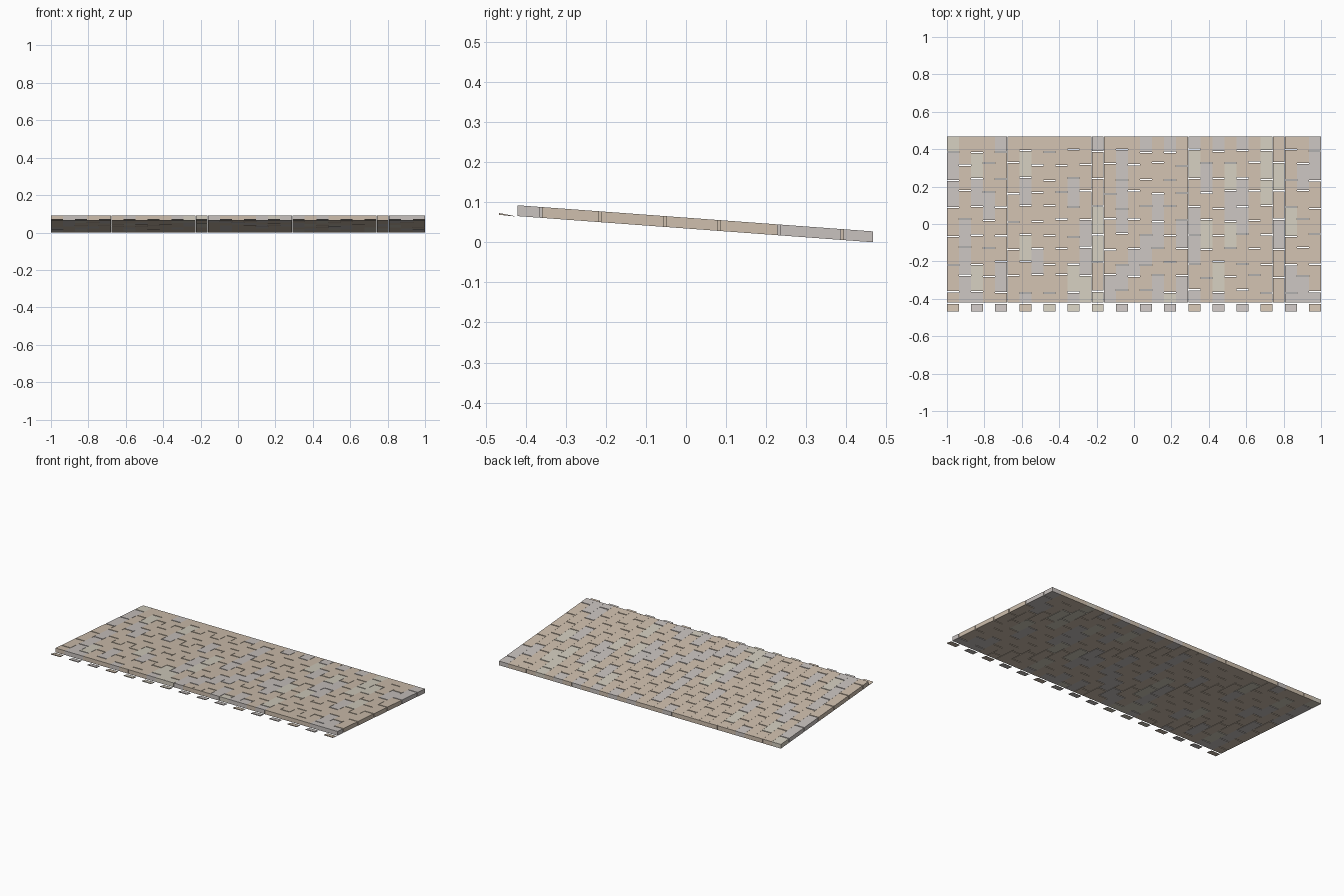
import bpy, bmesh, random

if "Cube" in bpy.data.objects:
    bpy.data.objects.remove(bpy.data.objects["Cube"])

random.seed(4)
COLS = 31
W = 2.0 / COLS
BACK, FRONT = 0.467, -0.42
PITCH, THICK, GAP = 0.15, 0.027, 0.006

COLOURS = {
    "tan_bricks": (0.62, 0.52, 0.42, 1),
    "grey_bricks": (0.58, 0.54, 0.52, 1),
    "pale_bricks": (0.64, 0.60, 0.51, 1),
}
meshes = {n: bmesh.new() for n in COLOURS}


def under(y):
    # height of the sloping underside
    return (BACK - y) * 0.0735


def prism(bm, x0, x1, profile):
    # extrude a (y, z) profile across x
    a = [bm.verts.new((x0, y, z)) for y, z in profile]
    b = [bm.verts.new((x1, y, z)) for y, z in profile]
    n = len(profile)
    bm.faces.new(a)
    bm.faces.new(b[::-1])
    for i in range(n):
        j = (i + 1) % n
        bm.faces.new((a[j], a[i], b[i], b[j]))


def pick(short):
    weights = (4, 5, 1) if short else (7, 2, 1)
    return meshes[random.choices(list(COLOURS), weights)[0]]


for c in range(COLS):
    x0 = -1 + c * W
    x1 = x0 + W - 0.0005
    # alternate columns are offset by half a brick
    first = 0.39 if c % 2 == 0 else 0.32
    breaks = [first - i * PITCH + random.uniform(-0.01, 0.01)
              for i in range(6 if c % 2 == 0 else 5)]
    edges = [BACK] + breaks + [FRONT]
    for i in range(len(edges) - 1):
        y1 = edges[i] - (GAP / 2 if i else 0)
        y0 = edges[i + 1] + (GAP / 2 if i < len(edges) - 2 else 0)
        prism(pick(y1 - y0 < 0.1), x0, x1,
              [(y0, under(y0)), (y1, under(y1)),
               (y1, under(y1) + THICK), (y0, under(y0) + THICK)])
    # thin wedge chips in front of every other column
    if c % 2 == 0:
        prism(pick(True), x0, x1,
              [(-0.467, 0.0685), (-0.428, 0.0645),
               (-0.428, 0.0655), (-0.467, 0.073)])

for name, bm in meshes.items():
    bmesh.ops.recalc_face_normals(bm, faces=bm.faces)
    me = bpy.data.meshes.new(name)
    bm.to_mesh(me)
    bm.free()
    mat = bpy.data.materials.new(name)
    mat.diffuse_color = COLOURS[name]
    mat.use_nodes = True
    mat.node_tree.nodes["Principled BSDF"].inputs["Base Color"].default_value = mat.diffuse_color
    me.materials.append(mat)
    bpy.context.collection.objects.link(bpy.data.objects.new(name, me))
